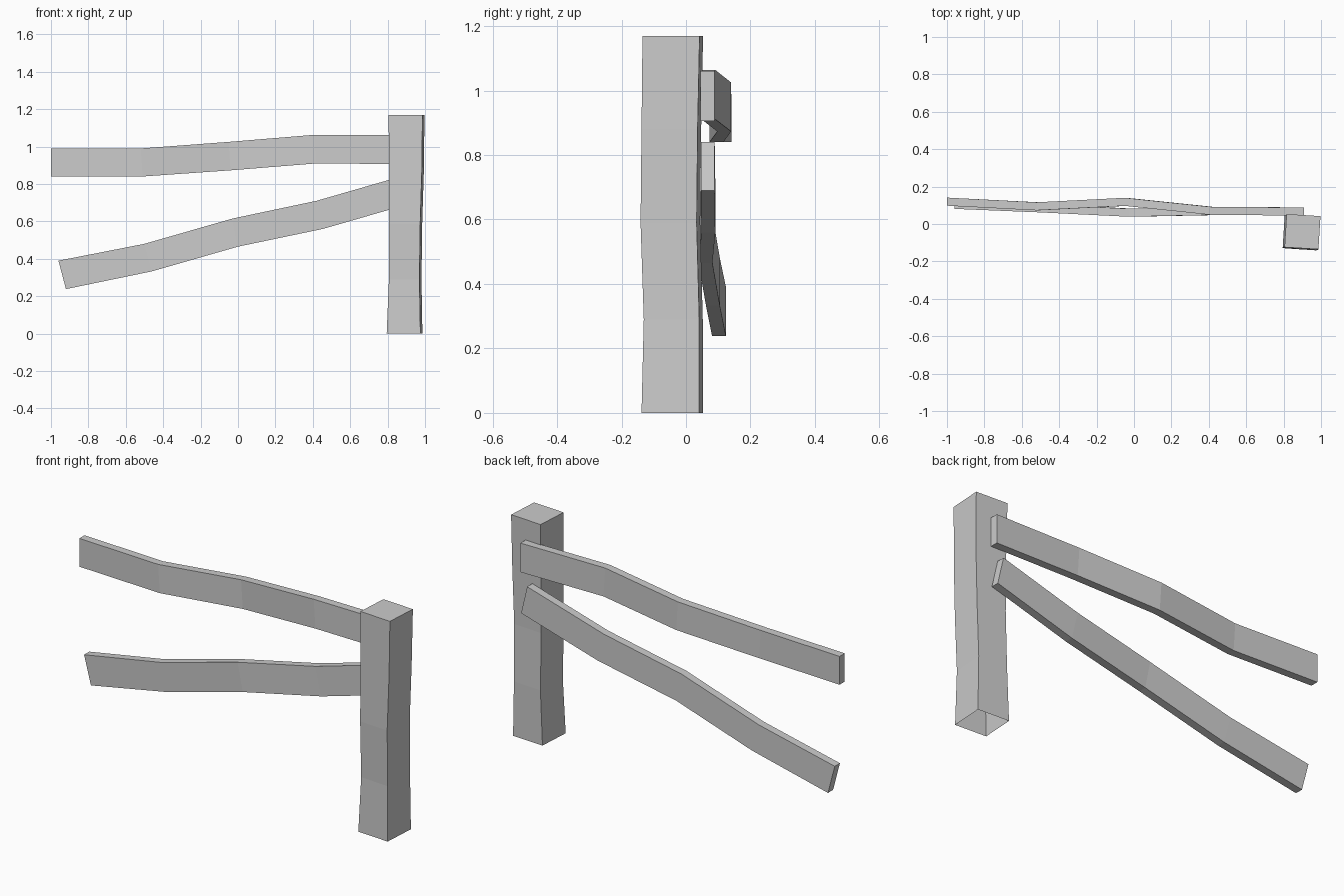
import bpy, bmesh

if "Cube" in bpy.data.objects:
    bpy.data.objects.remove(bpy.data.objects["Cube"])


def loft(name, sections, cap_start=True):
    """Flat-faced beam through four-cornered sections."""
    bm = bmesh.new()
    rings = [[bm.verts.new(p) for p in s] for s in sections]
    for a, b in zip(rings, rings[1:]):
        for i in range(4):
            j = (i + 1) % 4
            bm.faces.new((a[i], a[j], b[j], b[i]))
    if cap_start:
        bm.faces.new(rings[0][::-1])
    bm.faces.new(rings[-1])
    bmesh.ops.recalc_face_normals(bm, faces=bm.faces)
    mesh = bpy.data.meshes.new(name)
    bm.to_mesh(mesh)
    bm.free()
    obj = bpy.data.objects.new(name, mesh)
    bpy.context.collection.objects.link(obj)
    return obj


def rail(name, stations):
    """Stations: top (x, z), bottom (x, z), front y."""
    t = 0.043
    loft(name, [[(tx, y, tz), (tx, y + t, tz), (bx, y + t, bz), (bx, y, bz)]
                for tx, tz, bx, bz, y in stations])


# Post: slightly twisted and wobbly, open underneath
# Levels: z, left x, right x, front y, back y of the unskewed square
levels = [
    (0.00, 0.795, 0.975, -0.127, 0.052),
    (0.29, 0.807, 0.970, -0.120, 0.052),
    (0.59, 0.808, 0.974, -0.130, 0.044),
    (0.88, 0.808, 0.983, -0.127, 0.047),
    (1.17, 0.805, 0.986, -0.124, 0.053),
]
k = 0.011
loft("post", [[(l, f, z), (r, f - k, z), (r + k, b - k, z), (l + k, b, z)]
              for z, l, r, f, b in levels], cap_start=False)

# Upper rail
rail("upper_rail", [
    (-1.00, 0.99, -1.00, 0.84, 0.098),
    (-0.52, 0.99, -0.51, 0.84, 0.073),
    (-0.05, 1.025, -0.04, 0.873, 0.097),
    (0.41, 1.063, 0.42, 0.91, 0.049),
    (0.91, 1.06, 0.91, 0.906, 0.045),
])

# Lower, sagging rail
rail("lower_rail", [
    (-0.96, 0.39, -0.92, 0.238, 0.081),
    (-0.50, 0.48, -0.46, 0.333, 0.062),
    (-0.03, 0.615, 0.00, 0.465, 0.039),
    (0.42, 0.71, 0.455, 0.56, 0.048),
    (0.87, 0.84, 0.905, 0.69, 0.046),
])
